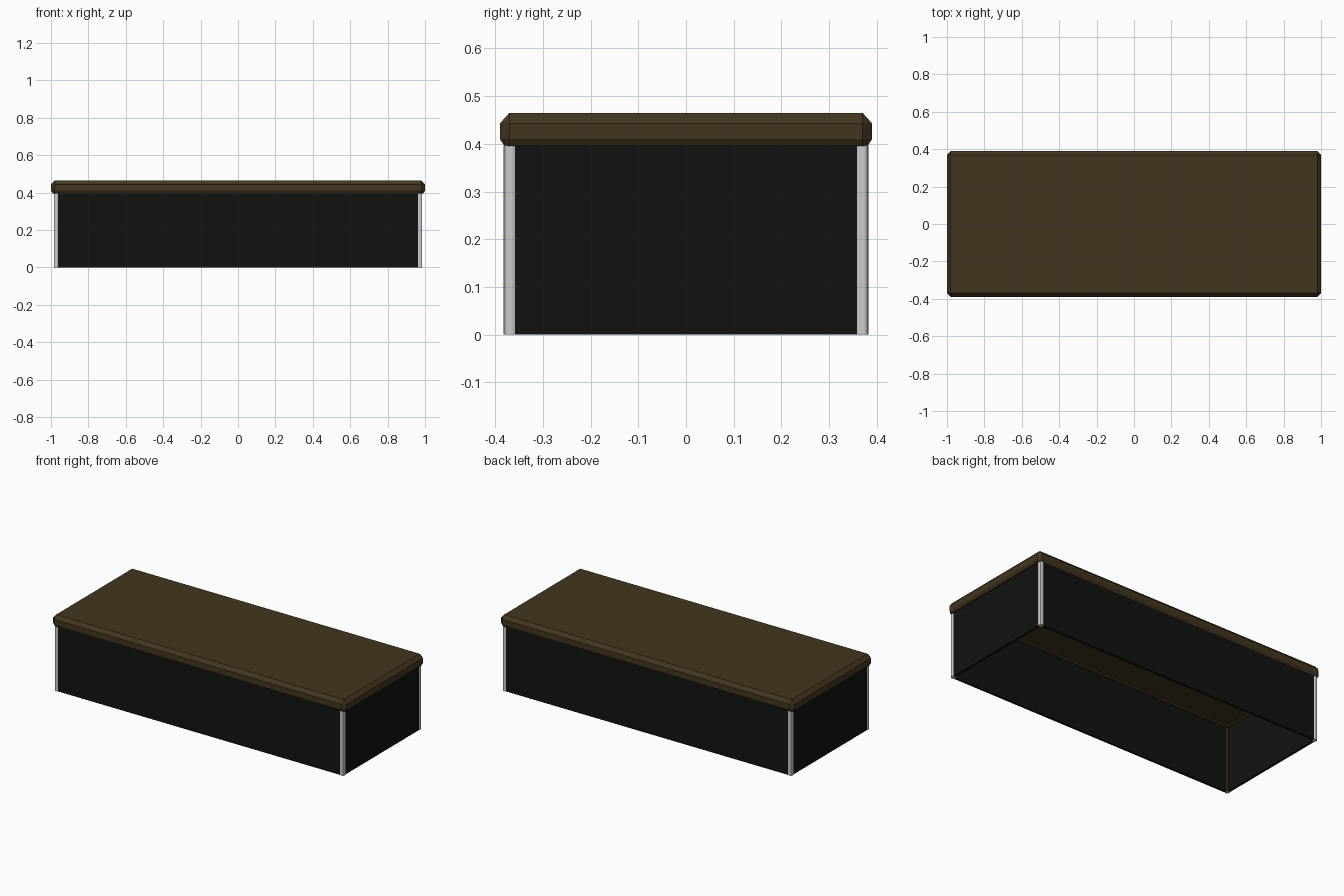
import bpy, bmesh

if "Cube" in bpy.data.objects:
    bpy.data.objects.remove(bpy.data.objects["Cube"])


def material(name, color):
    m = bpy.data.materials.new(name)
    m.diffuse_color = color
    m.use_nodes = True
    m.node_tree.nodes["Principled BSDF"].inputs["Base Color"].default_value = m.diffuse_color
    return m


wood = material("dark_brown", (0.055, 0.036, 0.013, 1))
black = material("black", (0.006, 0.006, 0.005, 1))


def add_object(name, bm, mat=None):
    bmesh.ops.recalc_face_normals(bm, faces=bm.faces)
    me = bpy.data.meshes.new(name)
    bm.to_mesh(me)
    bm.free()
    ob = bpy.data.objects.new(name, me)
    bpy.context.collection.objects.link(ob)
    if mat:
        me.materials.append(mat)
    return ob


def box(name, lo, hi, mat=None, bevel=0):
    bm = bmesh.new()
    bmesh.ops.create_cube(bm, size=1)
    for v in bm.verts:
        v.co = [(a + b) / 2 + c * (b - a) for a, b, c in zip(lo, hi, v.co)]
    if bevel:
        # soften the vertical edges only
        edges = [e for e in bm.edges
                 if abs(e.verts[0].co.z - e.verts[1].co.z) > 0.01]
        bmesh.ops.bevel(bm, geom=edges, offset=bevel, segments=2,
                        profile=0.5, affect='EDGES')
    return add_object(name, bm, mat)


def chamfered_rect(bm, hx, hy, cut, z):
    pts = []
    for sx, sy in ((1, 1), (-1, 1), (-1, -1), (1, -1)):
        pair = [(sx * hx, sy * (hy - cut)), (sx * (hx - cut), sy * hy)]
        pts += pair if sx * sy > 0 else pair[::-1]
    return [bm.verts.new((x, y, z)) for x, y in pts]


# Lid: chamfered slab with a shallow recess on the underside
bm = bmesh.new()
HX, HY = 1.0, 0.39
sections = [(0.045, 0.02, 0.402), (0.04, 0.02, 0.395), (0.01, 0.012, 0.395),
            (0.0, 0.02, 0.41), (0.0, 0.02, 0.443), (0.02, 0.0, 0.465)]
rings = [chamfered_rect(bm, HX - i, HY - i, c, z) for i, c, z in sections]
for a, b in zip(rings, rings[1:]):
    for k in range(8):
        n = (k + 1) % 8
        bm.faces.new((a[k], a[n], b[n], b[k]))
bm.faces.new(rings[0])
bm.faces.new(rings[-1])
bmesh.ops.remove_doubles(bm, verts=bm.verts, dist=1e-4)
add_object("lid", bm, wood)

# Side panels, open underneath
X, Y, T, H = 0.982, 0.379, 0.014, 0.396
for s, side in ((-1, "front"), (1, "back")):
    ys = sorted((s * Y, s * (Y - T)))
    box(side + "_panel", (-0.962, ys[0], 0), (0.962, ys[1], H), black)
for s, side in ((-1, "left"), (1, "right")):
    xs = sorted((s * X, s * (X - T)))
    box(side + "_panel", (xs[0], -0.358, 0), (xs[1], 0.358, H), black)

# Grey corner posts, each with a brown strip on the inside
for sx in (-1, 1):
    for sy in (-1, 1):
        xs, ys = sorted((sx * 0.959, sx * 0.985)), sorted((sy * 0.356, sy * 0.382))
        box("corner_post", (xs[0], ys[0], 0), (xs[1], ys[1], H), None, 0.008)
        xs, ys = sorted((sx * 0.955, sx * 0.97)), sorted((sy * 0.352, sy * 0.367))
        box("inner_corner_strip", (xs[0], ys[0], 0.002), (xs[1], ys[1], H), wood)
